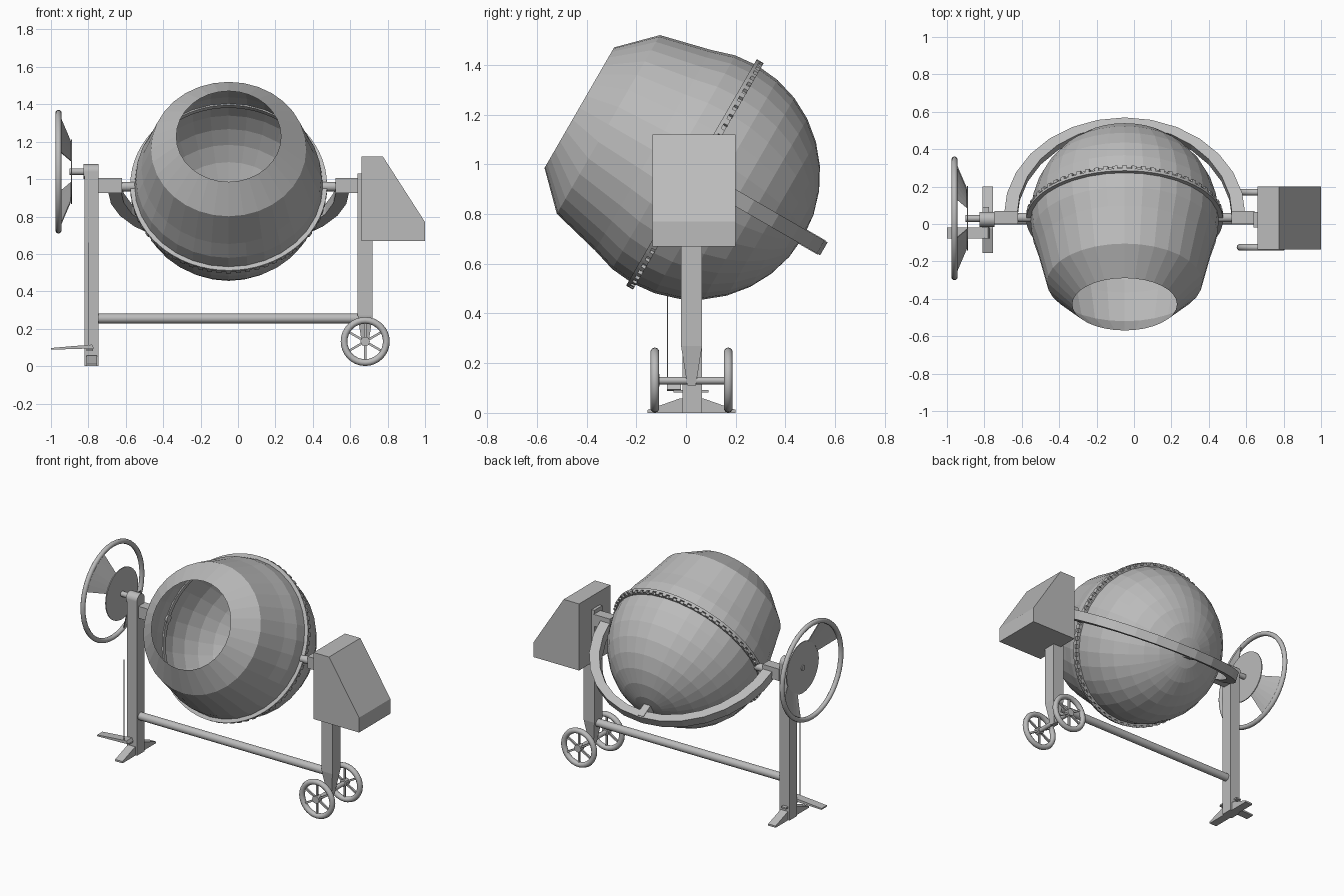
import bpy, bmesh, math
from mathutils import Matrix, Vector

cube = bpy.data.objects.get("Cube")
if cube:
    bpy.data.objects.remove(cube, do_unlink=True)

GREY = (0.5, 0.5, 0.5, 1)
metal = bpy.data.materials.new("plain grey")
metal.use_nodes = True
metal.diffuse_color = GREY
metal.node_tree.nodes["Principled BSDF"].inputs["Base Color"].default_value = GREY

PIVOT = Vector((-0.05, 0.035, 0.96))
TILT = math.radians(60)


def finish(name, bm, smooth=False, tilted=False):
    bmesh.ops.recalc_face_normals(bm, faces=bm.faces)
    mesh = bpy.data.meshes.new(name)
    bm.to_mesh(mesh)
    bm.free()
    mesh.materials.append(metal)
    obj = bpy.data.objects.new(name, mesh)
    bpy.context.collection.objects.link(obj)
    if tilted:
        obj.location = PIVOT
        obj.rotation_euler = (TILT, 0, 0)
    if smooth:
        bpy.ops.object.select_all(action="DESELECT")
        obj.select_set(True)
        bpy.context.view_layer.objects.active = obj
        bpy.ops.object.shade_smooth_by_angle(angle=math.radians(40))
    return obj


def add_box(bm, lo, hi, matrix=Matrix(), foot=1):
    """Box between two corners; foot scales its lower face."""
    lo, hi = Vector(lo), Vector(hi)
    mid, size = (lo + hi) / 2, hi - lo
    for v in bmesh.ops.create_cube(bm, size=1)["verts"]:
        k = foot if v.co.z < 0 else 1
        v.co = matrix @ (mid + Vector((v.co.x * size.x * k, v.co.y * size.y * k, v.co.z * size.z)))


def box(name, lo, hi, foot=1, tilted=False):
    bm = bmesh.new()
    add_box(bm, lo, hi, foot=foot)
    return finish(name, bm, tilted=tilted)


def prism(name, points, axis, lo, hi, tilted=False):
    """Extrude a flat outline along x or y."""
    bm = bmesh.new()
    place = (lambda a, b: (lo, a, b)) if axis == "x" else (lambda a, b: (a, lo, b))
    face = bm.faces.new([bm.verts.new(place(a, b)) for a, b in points])
    new = bmesh.ops.extrude_face_region(bm, geom=[face])["geom"]
    step = Vector((hi - lo, 0, 0)) if axis == "x" else Vector((0, hi - lo, 0))
    bmesh.ops.translate(bm, vec=step, verts=[v for v in new if isinstance(v, bmesh.types.BMVert)])
    return finish(name, bm, tilted=tilted)


def add_lathe(bm, profile, steps, matrix=Matrix(), closed=False):
    """Turn (radius, height) points around z."""
    rings = [[bm.verts.new(matrix @ Vector((r * math.cos(a), r * math.sin(a), h)))
              for a in (math.tau * i / steps for i in range(steps))] for r, h in profile]
    pairs = list(zip(rings, rings[1:])) + ([(rings[-1], rings[0])] if closed else [])
    for p, q in pairs:
        for i in range(steps):
            j = (i + 1) % steps
            bm.faces.new((p[i], p[j], q[j], q[i]))
    bmesh.ops.remove_doubles(bm, verts=bm.verts, dist=1e-5)


def circle(major, minor, count=10):
    return [(major + minor * math.cos(math.tau * i / count), minor * math.sin(math.tau * i / count))
            for i in range(count)]


def rod(name, start, end, radius, steps=16):
    start, end = Vector(start), Vector(end)
    d = end - start
    matrix = Matrix.Translation(start) @ d.to_track_quat("Z", "Y").to_matrix().to_4x4()
    bm = bmesh.new()
    add_lathe(bm, [(0, 0), (radius, 0), (radius, d.length), (0, d.length)], steps, matrix)
    return finish(name, bm, smooth=True)


# Drum: open mouth, flared body and rounded back
profile = [(0.28, 0.536), (0.415, 0.401), (0.466, 0.194), (0.496, 0.097)]
profile += [(0.505 * math.cos(a), -0.505 * math.sin(a))
            for a in (math.pi / 2 * i / 8 for i in range(8))] + [(0, -0.505)]
bm = bmesh.new()
add_lathe(bm, profile, 32)
finish("drum", bm, tilted=True)

# Toothed ring around the drum
bm = bmesh.new()
add_lathe(bm, [(0.495, -0.016), (0.512, -0.016), (0.512, 0), (0.526, 0), (0.526, 0.015), (0.495, 0.015)],
          64, closed=True)
for i in range(64):
    add_box(bm, (0.505, -0.013, -0.017), (0.526, 0.013, 0.001), Matrix.Rotation(math.tau * i / 64, 4, "Z"))
finish("ring_gear", bm, tilted=True)

# Curved yoke passing behind the drum
angles = [math.pi * i / 14 for i in range(15)]
outline = [(0.645 * math.cos(a), -0.60 * math.sin(a)) for a in angles]
outline += [(0.575 * math.cos(a), -0.55 * math.sin(a)) for a in reversed(angles)]
prism("yoke", outline, "y", -0.03, 0.03, tilted=True)
box("yoke_boss", (-0.025, -0.033, -0.59), (0.025, 0.033, -0.5), tilted=True)
for side, name in ((-1, "right"), (1, "left")):
    xs = sorted(PIVOT.x + side * d for d in (0.57, 0.695))
    box(name + "_yoke_arm", (xs[0], 0, 0.925), (xs[1], 0.07, 1.005))
    rod(name + "_drum_pin", (PIVOT.x + side * 0.49, 0.035, 0.96), (PIVOT.x + side * 0.6, 0.035, 0.96), 0.025)

# Frame posts, crossbar and foot
box("wheel_side_post", (-0.82, -0.015, 0), (-0.745, 0.065, 1.04))
rod("post_cap", (-0.827, 0.025, 1.04), (-0.745, 0.025, 1.04), 0.04, 20)
box("motor_side_post", (0.64, -0.02, 0.27), (0.72, 0.065, 1.03))
box("post_taper", (0.64, -0.02, 0.11), (0.72, 0.065, 0.27), foot=0.4)
rod("crossbar", (-0.75, 0.022, 0.255), (0.645, 0.022, 0.255), 0.026)
prism("foot", [(-0.155, 0), (-0.155, 0.012), (-0.025, 0.058), (0.07, 0.058), (0.2, 0.012), (0.2, 0)],
      "x", -0.81, -0.755)

# Pedal and its pull rod
prism("pedal", [(-1, 0.088), (-1, 0.097), (-0.885, 0.107), (-0.78, 0.115), (-0.77, 0.095)],
      "y", -0.077, -0.02)
box("pedal_bar", (-0.81, -0.05, 0.082), (-0.775, 0.09, 0.092))
rod("pull_rod", (-0.8, -0.075, 0.1), (-0.8, -0.075, 0.66), 0.002, 6)

# Motor housing
prism("motor_housing", [(0.66, 0.67), (1, 0.67), (1, 0.77), (0.775, 1.12), (0.66, 1.12)], "y", -0.135, 0.2)

# Road wheels with six spokes
rod("axle", (0.68, -0.13, 0.13), (0.68, 0.175, 0.13), 0.015)
for y, name in ((-0.125, "front"), (0.17, "back")):
    place = Matrix.Translation((0.68, y, 0.132)) @ Matrix.Rotation(math.pi / 2, 4, "X")
    bm = bmesh.new()
    add_lathe(bm, circle(0.113, 0.018), 32, place, closed=True)
    finish(name + "_tyre", bm, smooth=True)
    bm = bmesh.new()
    add_lathe(bm, [(0, -0.018), (0.025, -0.018), (0.025, 0.018), (0, 0.018)], 16, place)
    for i in range(6):
        add_box(bm, (0.015, -0.006, -0.006), (0.105, 0.006, 0.006),
                place @ Matrix.Rotation(math.tau * i / 6 + math.pi / 6, 4, "Z"))
    finish(name + "_hub_and_spokes", bm)

# Tilting hand wheel: rim, centre disc and two sloping webs
HUB = Vector((-0.96, 0.03, 1.04))
side_on = Matrix.Translation(HUB) @ Matrix.Rotation(math.pi / 2, 4, "Y")
bm = bmesh.new()
add_lathe(bm, circle(0.315, 0.016), 40, side_on, closed=True)
finish("hand_wheel_rim", bm, smooth=True)
bm = bmesh.new()
add_lathe(bm, [(0, 0.066), (0.172, 0.066), (0.172, 0.072), (0, 0.072)], 32, side_on)
finish("hand_wheel_disc", bm)
for middle, name in ((135, "upper"), (-45, "lower")):
    bm = bmesh.new()
    rows = []
    for i in range(7):
        a = math.radians(middle - 25 + 50 * i / 6)
        rows.append([bm.verts.new(HUB + Vector((x, r * math.cos(a), r * math.sin(a))))
                     for x, r in ((0.07, 0.165), (0.012, 0.31), (0.006, 0.31), (0.065, 0.165))])
    for p, q in zip(rows, rows[1:]):
        for i in range(4):
            j = (i + 1) % 4
            bm.faces.new((p[i], p[j], q[j], q[i]))
    bm.faces.new(rows[0])
    bm.faces.new(rows[-1])
    finish(name + "_hand_wheel_web", bm)
rod("hand_wheel_shaft", (-0.9, 0.03, 1.04), (-0.8, 0.03, 1.04), 0.018)
